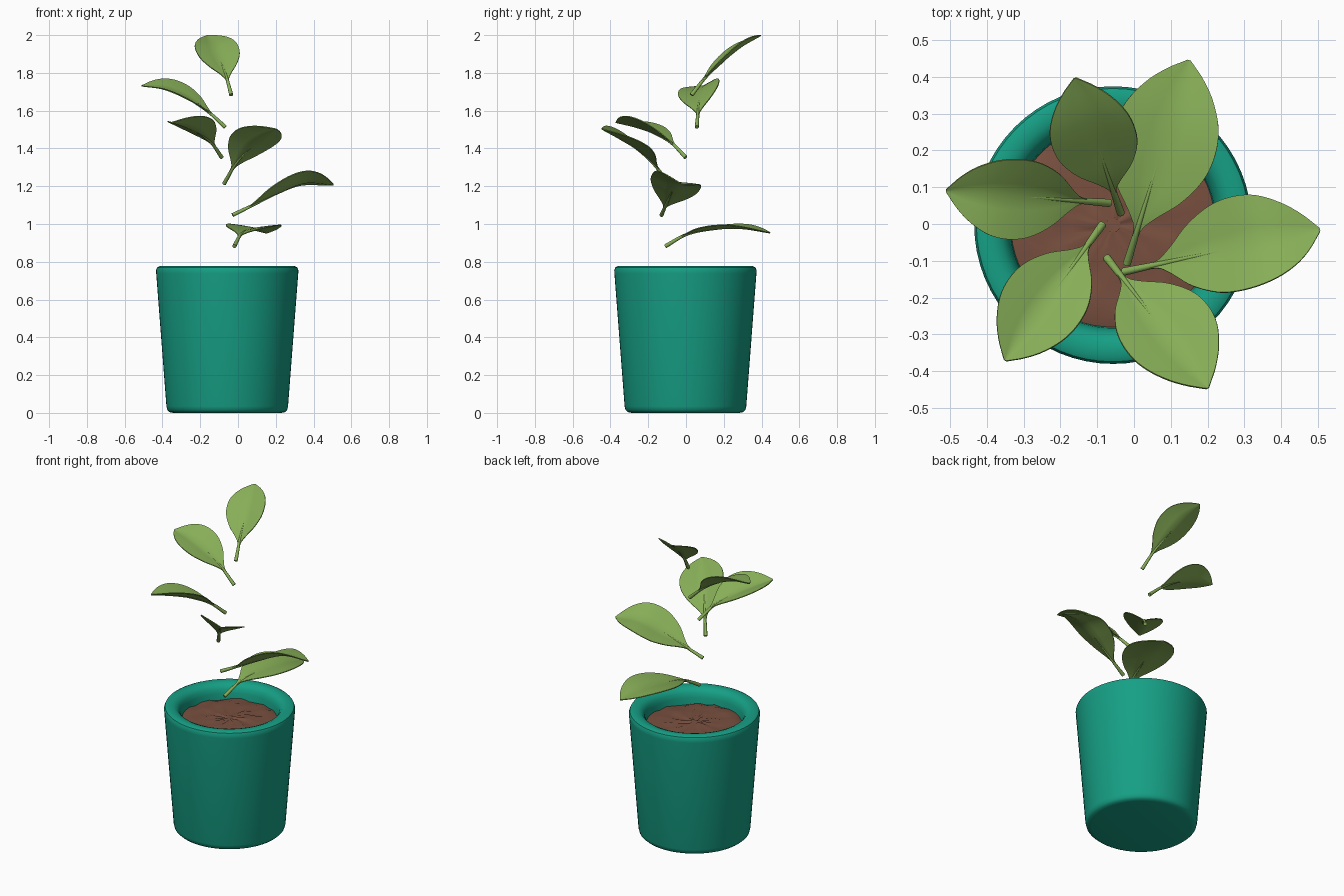
import bpy, bmesh, math, random
from mathutils import Vector
from math import radians, sin, cos, tau

if "Cube" in bpy.data.objects:
    bpy.data.objects.remove(bpy.data.objects["Cube"])

random.seed(4)
CX, CY = -0.057, -0.003


def material(name, rgb):
    m = bpy.data.materials.new(name)
    m.diffuse_color = (*rgb, 1)
    m.use_nodes = True
    m.node_tree.nodes["Principled BSDF"].inputs["Base Color"].default_value = m.diffuse_color
    return m


TEAL = material("glazed_teal", (0.008, 0.35, 0.235))
SOIL = material("soil_brown", (0.19, 0.08, 0.05))
LEAF = material("leaf_green", (0.24, 0.42, 0.095))


def finish(bm, name, mat, loc=(0, 0, 0), angle=40):
    bmesh.ops.recalc_face_normals(bm, faces=bm.faces)
    me = bpy.data.meshes.new(name)
    bm.to_mesh(me)
    bm.free()
    me.materials.append(mat)
    ob = bpy.data.objects.new(name, me)
    ob.location = loc
    bpy.context.collection.objects.link(ob)
    bpy.ops.object.select_all(action='DESELECT')
    ob.select_set(True)
    bpy.context.view_layer.objects.active = ob
    bpy.ops.object.shade_smooth_by_angle(angle=radians(angle))
    return ob


def bridge(bm, a, b, closed=True):
    n = len(a)
    for i in range(n if closed else n - 1):
        j = (i + 1) % n
        bm.faces.new((a[i], a[j], b[j], b[i]))


def lathe(bm, profile, seg=64, bump=0.0):
    rings = []
    for r, z in profile:
        rings.append([bm.verts.new((r * cos(tau * i / seg), r * sin(tau * i / seg),
                                    z + random.uniform(-bump, bump))) for i in range(seg)])
    for a, b in zip(rings, rings[1:]):
        bridge(bm, a, b)
    return rings


# Pot: tapered lathe with rounded foot and thick rolled rim
bm = bmesh.new()
rings = lathe(bm, [(0.285, 0), (0.305, 0.004), (0.317, 0.015), (0.322, 0.035), (0.376, 0.738),
                   (0.377, 0.755), (0.371, 0.770), (0.357, 0.777), (0.325, 0.776), (0.303, 0.767),
                   (0.288, 0.748), (0.280, 0.720), (0.275, 0.660)])
bm.faces.new(rings[0])
bm.faces.new(rings[-1])
finish(bm, "pot", TEAL, (CX, CY, 0))

# Soil: lumpy disc just below the rim
bm = bmesh.new()
rings = lathe(bm, [(0.279, 0.685), (0.24, 0.692), (0.20, 0.694), (0.155, 0.695),
                   (0.11, 0.697), (0.06, 0.698), (0.02, 0.698)], 36, 0.007)
bm.faces.new(rings[-1])
finish(bm, "soil", SOIL, (CX, CY, 0), 180)


def spline(knots, t):
    """Smooth (Hermite) interpolation through (t, value) knots."""
    n = len(knots)

    def slope(i):
        a, b = knots[max(i - 1, 0)], knots[min(i + 1, n - 1)]
        return (b[1] - a[1]) / (b[0] - a[0])
    i = 0
    while i < n - 2 and t > knots[i + 1][0]:
        i += 1
    (t0, v0), (t1, v1) = knots[i], knots[i + 1]
    h = t1 - t0
    u = (t - t0) / h
    return ((2*u**3 - 3*u**2 + 1) * v0 + (u**3 - 2*u**2 + u) * h * slope(i)
            + (3*u**2 - 2*u**3) * v1 + (u**3 - u**2) * h * slope(i + 1))


WIDTH = [(0, 0.06), (0.17, 0.07), (0.24, 0.25), (0.35, 0.64), (0.48, 0.92), (0.6, 1),
         (0.72, 0.93), (0.84, 0.68), (0.93, 0.37), (1, 0.03)]
HEIGHT_T = (0, 0.2, 0.45, 0.72, 1)


def leaf(name, base, tip, lifts, half, right_up, left_up):
    """Arched leaf: folded blade about a midrib plus a round stalk at its base."""
    base = Vector(base)
    flat = Vector((tip[0] - base.x, tip[1] - base.y, 0))
    side = Vector((flat.y, -flat.x, 0)).normalized()
    knots = list(zip(HEIGHT_T, (0,) + lifts))

    def spine(t):
        return base + flat * t + Vector((0, 0, spline(knots, t)))

    def up(t):
        return side.cross((spine(min(t + .01, 1)) - spine(max(t - .01, 0))).normalized())

    bm = bmesh.new()
    steps = 36
    prev = None
    for k in range(steps + 1):
        t = k / steps
        w = half * spline(WIDTH, t)
        row = []
        for s in (-1, -0.66, -0.33, 0, 0.33, 0.66, 1):
            a = radians(right_up if s > 0 else left_up)
            d = abs(s) * w
            curl = -0.05 * s * s * w
            row.append(bm.verts.new(spine(t) + side * math.copysign(d * cos(a), s)
                                    + up(t) * (d * sin(a) + curl)))
        if prev:
            bridge(bm, prev, row, False)
        prev = row
    # give the blade a thin body
    bmesh.ops.recalc_face_normals(bm, faces=bm.faces)
    bmesh.ops.solidify(bm, geom=bm.faces[:], thickness=0.005)
    # stalk fading into the midrib
    prev = first = None
    for k in range(15):
        t = 0.5 * k / 14
        r = 0.011 - 0.008 * k / 14
        c = spine(t) - up(t) * 0.003
        row = [bm.verts.new(c + side * r * cos(tau * i / 10) + up(t) * r * sin(tau * i / 10))
               for i in range(10)]
        if prev:
            bridge(bm, prev, row)
        first = first or row
        prev = row
    bm.faces.new(first)
    bm.faces.new(prev)
    finish(bm, name, LEAF, angle=60)


# Leaves: base, tip in plan, lifts along the midrib, half width, wing angles
for i, spec in enumerate([
    ((-0.02, -0.11, 0.885), (0.15, 0.445), (0.062, 0.088, 0.093, 0.070), 0.145, 10, 12),
    ((-0.03, -0.13, 1.05), (0.505, -0.015), (0.052, 0.115, 0.170, 0.160), 0.138, 33, -3),
    ((-0.075, -0.09, 1.215), (0.20, -0.445), (0.095, 0.175, 0.235, 0.290), 0.138, 36, 3),
    ((-0.085, 0.0, 1.355), (-0.35, -0.37), (0.075, 0.125, 0.160, 0.185), 0.125, 16, 34),
    ((-0.065, 0.057, 1.515), (-0.51, 0.09), (0.080, 0.150, 0.200, 0.218), 0.119, 34, 3),
    ((-0.035, 0.027, 1.685), (-0.16, 0.395), (0.092, 0.175, 0.255, 0.315), 0.120, 24, 8),
], 1):
    leaf(f"leaf_{i}", *spec)
